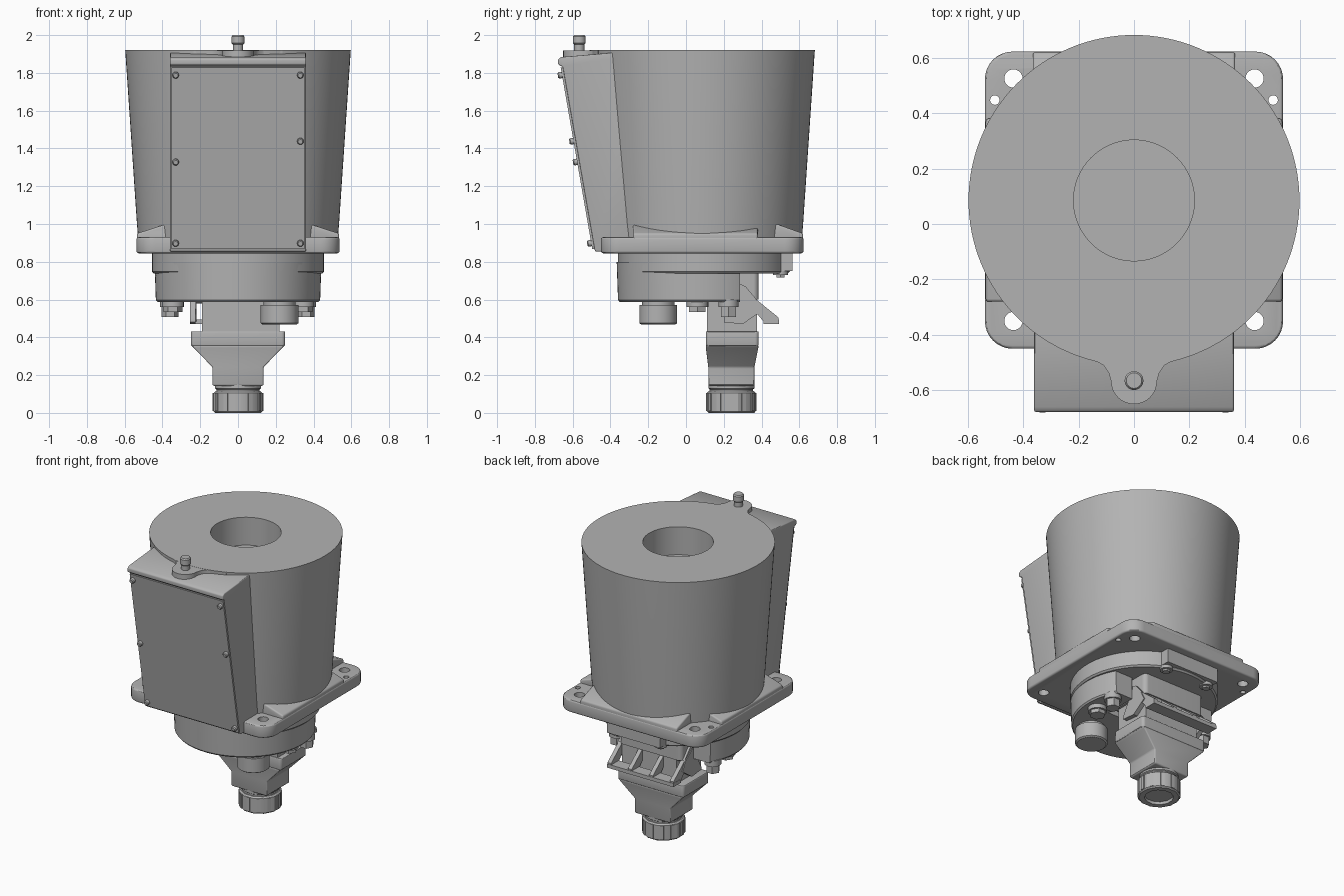
import bpy, bmesh, math
from mathutils import Vector, Matrix

if "Cube" in bpy.data.objects:
    bpy.data.objects.remove(bpy.data.objects["Cube"])

grey = bpy.data.materials.new("plain grey")
grey.use_nodes = True
COLOUR = (0.45, 0.45, 0.45, 1)
grey.diffuse_color = COLOUR
grey.node_tree.nodes["Principled BSDF"].inputs["Base Color"].default_value = COLOUR

CY = 0.085      # body axis, y
PY = 0.24       # plug axis, y
parts = []


def finish(name, bm):
    bmesh.ops.recalc_face_normals(bm, faces=bm.faces)
    mesh = bpy.data.meshes.new(name)
    bm.to_mesh(mesh)
    bm.free()
    mesh.materials.append(grey)
    ob = bpy.data.objects.new(name, mesh)
    bpy.context.collection.objects.link(ob)
    parts.append(ob)
    return ob


def loft(name, rings):
    """Skin equal-sized closed rings and cap both ends."""
    bm = bmesh.new()
    rows = [[bm.verts.new(p) for p in ring] for ring in rings]
    n = len(rows[0])
    for a, b in zip(rows, rows[1:]):
        for i in range(n):
            j = (i + 1) % n
            bm.faces.new((a[i], a[j], b[j], b[i]))
    bm.faces.new(rows[0])
    bm.faces.new(rows[-1])
    return finish(name, bm)


def prism(name, pts, axis, lo, hi):
    """Extrude a flat outline along x or z."""
    place = {"x": lambda p, t: (t, p[0], p[1]),
             "y": lambda p, t: (p[0], t, p[1]),
             "z": lambda p, t: (p[0], p[1], t)}[axis]
    return loft(name, [[place(p, t) for p in pts] for t in (lo, hi)])


def lathe(name, profile, x, y, sides=32, turn=0):
    """Stack of circles given as (radius, z)."""
    angles = [turn + math.tau * i / sides for i in range(sides)]
    return loft(name, [[(x + r * math.cos(a), y + r * math.sin(a), z)
                        for a in angles] for r, z in profile])


def slab(name, x0, x1, y0, y1, z0, z1):
    return prism(name, [(x0, y0), (x1, y0), (x1, y1), (x0, y1)], "z", z0, z1)


def rounded(x, y0, y1, r, steps=8):
    pts = []
    corners = [(x - r, y1 - r), (r - x, y1 - r), (r - x, y0 + r), (x - r, y0 + r)]
    for q, (cx, cy) in enumerate(corners):
        for i in range(steps + 1):
            a = math.pi / 2 * (q + i / steps)
            pts.append((cx + r * math.cos(a), cy + r * math.sin(a)))
    return pts


def apply(ob, kind, **settings):
    mod = ob.modifiers.new(kind, kind)
    for key, value in settings.items():
        setattr(mod, key, value)
    bpy.context.view_layer.objects.active = ob
    bpy.ops.object.modifier_apply(modifier=mod.name)


def cut(ob, cutter):
    apply(ob, "BOOLEAN", operation="DIFFERENCE", solver="EXACT", object=cutter)
    parts.remove(cutter)
    bpy.data.objects.remove(cutter)


def soften(ob, width):
    apply(ob, "BEVEL", width=width, segments=3, limit_method="ANGLE",
          angle_limit=math.radians(40))


# Tapered body with blind bore
lathe("body", [(0.525, 0.88), (0.535, 1.0), (0.597, 1.92), (0.218, 1.92),
               (0.218, 1.73)], 0, CY, 128)

# Mounting flange with drilled corners
flange = prism("mounting_flange", rounded(0.538, -0.45, 0.622, 0.1), "z", 0.845, 0.93)
soften(flange, 0.012)
for s in (-1, 1):
    for x, y, r in ((0.435, 0.525, 0.033), (0.435, -0.35, 0.033), (0.502, 0.447, 0.017)):
        cut(flange, lathe("cutter", [(r, 0.8), (r, 1.0)], s * x, y, 24))

# Raised ridges between the flange corners
side = prism("side_ridge", [(-0.535, 0.9), (-0.535, 0.95), (-0.38, 1.0), (0.38, 1.0),
                            (0.535, 0.95), (0.535, 0.9)], "y", -0.28, 0.38)
back = prism("back_ridge", [(0.1, 0.9), (0.62, 0.9), (0.62, 0.95), (0.48, 1.0),
                            (0.1, 1.0)], "x", -0.365, 0.365)
for ob in (side, back):
    soften(ob, 0.01)

# Sloping front box
box = prism("front_box", [(-0.25, 0.855), (-0.482, 0.855), (-0.652, 1.832), (-0.678, 1.845),
                          (-0.678, 1.872), (-0.66, 1.884), (-0.4, 1.906), (-0.25, 1.906)],
            "x", -0.36, 0.36)
soften(box, 0.006)


def front_y(z):
    return -0.482 - (z - 0.855) * 0.174


# Cover plate and its screws
plate = [(front_y(z) - d, z) for z, d in ((0.868, 0), (0.868, 0.012), (1.828, 0.012), (1.828, 0))]
prism("cover_plate", plate, "x", -0.352, 0.352)
tilt = Vector((0, -1, -0.174)).to_track_quat("Z", "Y").to_matrix().to_4x4()
for x, z in ((-0.33, 1.79), (0.33, 1.79), (-0.33, 1.33), (0.33, 1.44), (-0.33, 0.9), (0.33, 0.9)):
    screw = lathe("cover_screw", [(0.017, 0), (0.017, 0.02), (0.012, 0.026)], 0, 0, 16)
    screw.data.transform(Matrix.Translation((x, front_y(z) - 0.008, z)) @ tilt)

# Top lug with flared sides, and its stud
half = [(0.25, -0.4), (0.235, -0.465), (0.15, -0.487), (0.11, -0.51), (0.09, -0.54)]
tip = [(0.083 * math.cos(a), -0.567 - 0.083 * math.sin(a))
       for a in (math.pi * i / 16 for i in range(17))]
lug = prism("top_lug", half + tip + [(-x, y) for x, y in reversed(half)], "z", 1.87, 1.919)
lathe("stud", [(0.027, 1.9), (0.027, 1.95), (0.034, 1.957), (0.034, 1.992), (0.028, 2.0)],
      0, -0.565, 24)

# Round housing below the flange, open at the back for the plug
lathe("housing_top", [(0.445, 0.738), (0.455, 0.748), (0.455, 0.85)], 0, 0.095, 72)
lower = lathe("housing_lower", [(0.427, 0.588), (0.435, 0.598), (0.442, 0.8)], 0, 0.075, 72)
cut(lower, slab("cutter", -0.6, 0.6, 0.285, 0.7, 0.5, 0.74))
cut(lower, slab("cutter", -0.255, 0.255, 0.06, 0.7, 0.5, 0.74))
slab("back_boss", -0.2, 0.2, 0.45, 0.565, 0.75, 0.85)
prism("plug_socket", rounded(0.235, 0.09, 0.385, 0.03), "z", 0.6, 0.75)

# Round cap and bolts under the housing
lathe("round_cap", [(0.09, 0.468), (0.1, 0.475), (0.1, 0.57), (0.085, 0.57), (0.085, 0.6)],
      0.22, -0.147, 40)
for s in (-1, 1):
    for x, y, r, low in ((0.36, 0.225, 0.045, 0.508), (0.345, 0.06, 0.05, 0.535)):
        lathe("hex_bolt", [(r, low), (r, 0.56)], s * x, y, 6)
        lathe("bolt_washer", [(r + 0.008, 0.56), (r + 0.008, 0.6)], s * x, y, 24)
for x in (-0.16, 0.16):
    lathe("back_bolt", [(0.025, 0.718), (0.025, 0.73)], x, 0.5, 6)
    lathe("back_bolt_washer", [(0.04, 0.73), (0.04, 0.76)], x, 0.5, 24)

# Plug: stem, collar, tapered shell and neck
slab("plug_stem", -0.19, 0.22, 0.112, 0.376, 0.42, 0.62)
collar = prism("plug_collar", rounded(0.25, 0.105, 0.385, 0.02), "z", 0.355, 0.432)
soften(collar, 0.006)


def rect(x, y0, y1, z):
    return [(-x, y0, z), (x, y0, z), (x, y1, z), (-x, y1, z)]


shell = loft("plug_shell", [rect(0.13, 0.12, 0.36, 0.142), rect(0.135, 0.118, 0.362, 0.15),
                            rect(0.135, 0.118, 0.362, 0.242), rect(0.235, 0.105, 0.383, 0.345),
                            rect(0.25, 0.105, 0.383, 0.36)])
soften(shell, 0.008)
lathe("neck", [(0.115, 0.1), (0.115, 0.125), (0.122, 0.13), (0.122, 0.15)], 0, PY, 40)

# Gland nut with grip ribs and a recessed end
lathe("gland_nut", [(0.09, 0.02), (0.09, 0), (0.125, 0), (0.133, 0.008), (0.133, 0.106),
                    (0.124, 0.115)], 0, PY, 12, math.pi / 12)
for i in range(12):
    a = math.tau * i / 12
    rib = slab("nut_rib", 0.1, 0.134, -0.012, 0.012, 0.01, 0.105)
    rib.data.transform(Matrix.Translation((0, PY, 0)) @ Matrix.Rotation(a, 4, "Z"))

# Latch lever behind the plug, made of ribs and cross bars
for x in (-0.235, -0.08, 0.08, 0.235):
    prism("latch_rib", [(0.28, 0.685), (0.31, 0.672), (0.36, 0.61), (0.49, 0.505), (0.49, 0.472),
                        (0.42, 0.472), (0.38, 0.52), (0.28, 0.55)], "x", x - 0.014, x + 0.014)
slab("latch_lower_bar", -0.25, 0.25, 0.41, 0.492, 0.47, 0.495)
prism("latch_upper_bar", [(0.29, 0.68), (0.315, 0.67), (0.37, 0.605), (0.35, 0.58), (0.29, 0.6)],
      "x", -0.25, 0.25)
for s in (-1, 1):
    prism("latch_arm", [(0.2, 0.5), (0.2, 0.48), (0.3, 0.47), (0.4, 0.54), (0.37, 0.6),
                        (0.29, 0.66)], "x", s * 0.225, s * 0.255)

# Smooth round surfaces, keep edges crisp
bpy.ops.object.select_all(action="DESELECT")
for ob in parts:
    ob.select_set(True)
bpy.context.view_layer.objects.active = parts[0]
bpy.ops.object.shade_smooth_by_angle(angle=math.radians(30))
